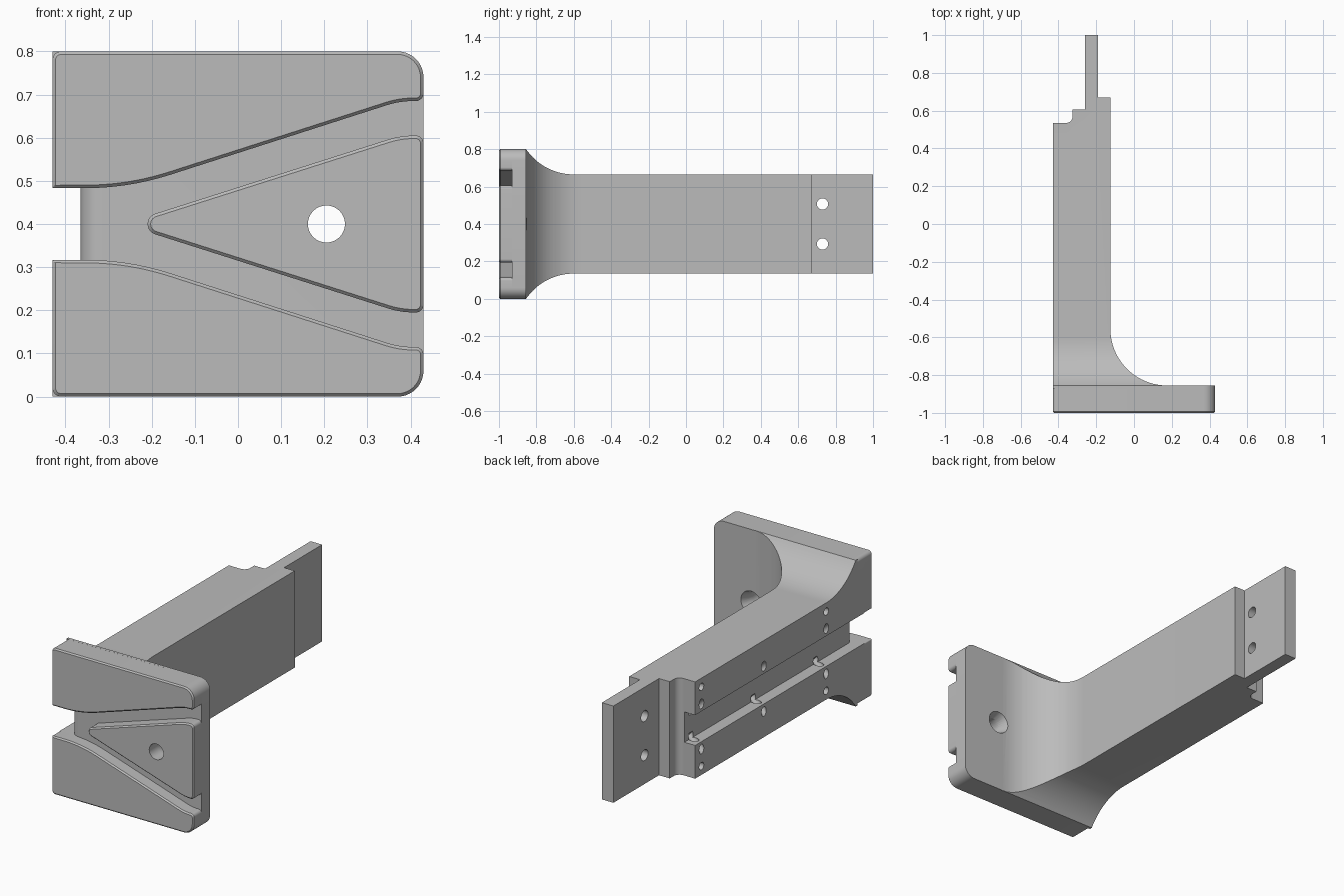
import bpy, bmesh, math
from mathutils import Vector

cube = bpy.data.objects.get("Cube")
if cube:
    bpy.data.objects.remove(cube, do_unlink=True)

MID = 0.4          # height of the symmetry plane
grey = bpy.data.materials.new("plain_grey")
grey.use_nodes = True
grey.diffuse_color = (0.5, 0.5, 0.5, 1)
grey.node_tree.nodes["Principled BSDF"].inputs["Base Color"].default_value = (0.5, 0.5, 0.5, 1)


def fillet(corners, steps=10):
    """Turn (u, v, radius) corners into an outline with rounded corners."""
    out = []
    for i, (u, v, r) in enumerate(corners):
        p = Vector((u, v))
        if r == 0:
            out.append(p)
            continue
        a = (Vector(corners[i - 1][:2]) - p).normalized()
        b = (Vector(corners[(i + 1) % len(corners)][:2]) - p).normalized()
        ang = a.angle(b)
        t = r / math.tan(ang / 2)
        c = p + (a + b).normalized() * r / math.sin(ang / 2)
        s, e, phi = p + a * t - c, p + b * t - c, math.pi - ang
        for k in range(steps + 1):
            f = k / steps
            out.append(c + (s * math.sin((1 - f) * phi) + e * math.sin(f * phi)) / math.sin(phi))
    return out


def finish(name, bm):
    bmesh.ops.recalc_face_normals(bm, faces=bm.faces)
    mesh = bpy.data.meshes.new(name)
    bm.to_mesh(mesh)
    bm.free()
    mesh.materials.append(grey)
    obj = bpy.data.objects.new(name, mesh)
    bpy.context.collection.objects.link(obj)
    return obj


def prism(name, outline, axis, lo, hi, chamfer=0):
    """Extrude an outline along an axis, optionally chamfering the low cap."""
    place = {"X": lambda p, w: (w, p[0], p[1]),
             "Y": lambda p, w: (p[0], w, p[1]),
             "Z": lambda p, w: (p[0], p[1], w)}[axis]
    bm = bmesh.new()
    low = [bm.verts.new(place(p, lo)) for p in outline]
    high = [bm.verts.new(place(p, hi)) for p in outline]
    cap = bm.faces.new(low)
    bm.faces.new(high)
    n = len(low)
    for i in range(n):
        j = (i + 1) % n
        bm.faces.new((low[i], low[j], high[j], high[i]))
    bmesh.ops.recalc_face_normals(bm, faces=bm.faces)
    if chamfer:
        bmesh.ops.bevel(bm, geom=list(cap.edges), offset=chamfer, segments=1,
                        affect='EDGES', profile=0.5)
    return finish(name, bm)


def drill(name, start, end, r1, r2=None):
    """Round cutter between two points."""
    start, end = Vector(start), Vector(end)
    bm = bmesh.new()
    bmesh.ops.create_cone(bm, cap_ends=True, segments=32, radius1=r1, radius2=r2 or r1,
                          depth=(end - start).length)
    turn = (end - start).to_track_quat('Z', 'Y').to_matrix().to_4x4()
    turn.translation = (start + end) / 2
    bmesh.ops.transform(bm, matrix=turn, verts=bm.verts)
    return finish(name, bm)


def cut(obj, cutters, operation='DIFFERENCE'):
    bpy.context.view_layer.objects.active = obj
    for c in cutters:
        c.hide_render = True
        mod = obj.modifiers.new("cut", 'BOOLEAN')
        mod.operation, mod.solver, mod.object = operation, 'EXACT', c
        bpy.ops.object.modifier_apply(modifier=mod.name)


# Raised front pads: upper, mirrored lower, and the wedge between the grooves
pad = fillet([(-.43, .8, .02), (.43, .8, .06), (.43, .685, .018), (.375, .685, .2),
              (-.254, .483, .65), (-.43, .483, .006)])
upper_pad = prism("upper_pad", pad, "Y", -1, -.93, .007)
lower_pad = prism("lower_pad", [(u, 2 * MID - v) for u, v in pad], "Y", -1, -.93, .007)
wedge_pad = prism("wedge_pad", fillet([(-.267, MID, .025), (.377, .605, .2), (.43, .605, .018),
                                       (.43, .195, .018), (.377, .195, .2)]), "Y", -1, -.93, .007)

# Plate behind the pads
plate = prism("plate", fillet([(-.43, 0, .02), (.43, 0, .06), (.43, .8, .06), (-.43, .8, .02)]),
              "Y", -.93, -.855)

# Arm with its stepped end and tongue, swept into the plate on one side
arm = prism("arm", fillet([(.176, -.87, 0), (.176, -.855, 0), (-.125, -.855, .3), (-.125, .67, 0),
                           (-.19, .67, 0), (-.19, 1, 0), (-.26, 1, 0), (-.26, .605, 0),
                           (-.325, .605, 0), (-.325, .535, .035), (-.43, .535, 0),
                           (-.43, -.87, 0)], 20), "Z", -.1, .9)

# Side silhouette: flares up and down towards the plate
half, R, sweep = .265, .308, math.radians(55.9)
flare = [(-1.1, .4)] + [(-.6 - R * math.sin(sweep * k / 16), half + R - R * math.cos(sweep * k / 16))
                        for k in range(16, -1, -1)] + [(1.1, half)]
side = [(y, MID + h) for y, h in flare] + [(y, MID - h) for y, h in reversed(flare)]
side_shape = prism("side_shape", side, "X", -1, 1)
cut(arm, [side_shape], 'INTERSECT')

# Long slot, rounded where it meets the groove floor
slot = prism("slot_cutter", fillet([(-.6, -1.2, 0), (-.315, -1.2, 0), (-.315, -.93, 0)]) +
             [Vector((-.315 - .05 * math.sin(a), -.88 - .05 * math.cos(a)))
              for a in (math.pi / 2 * k / 10 for k in range(1, 11))] +
             [Vector((-.365, 1.2)), Vector((-.6, 1.2))], "Z", MID - .083, MID + .083)

# Countersunk mounting hole
bore = drill("bore_cutter", (.205, -1.1, MID), (.205, -.7, MID), .043)
sink = drill("sink_cutter", (.205, -.9, MID), (.205, -.83, MID), .043, .072)

# Tongue holes, straight side holes and slanted holes breaking into the slot
holes = []
for s in (-1, 1):
    z = MID + s * .107
    holes.append(drill("tongue_cutter", (-.4, .73, z), (0, .73, z), .03))
    for y in (.48, -.06, -.6):
        holes.append(drill("slanted_cutter", (-.46, y, MID + s * .15),
                           (-.355, y, MID + s * .06), .02))
        if y != -.06:
            z = MID + s * .217
            holes.append(drill("side_cutter", (-.5, y, z), (-.33, y, z), .02))

cut(wedge_pad, [bore])
cut(plate, [slot, bore, sink])
cut(arm, [slot, sink] + holes)

for helper in [side_shape, slot, bore, sink] + holes:
    bpy.data.objects.remove(helper, do_unlink=True)

# Smooth curves, sharp edges
bpy.ops.object.select_all(action='DESELECT')
for obj in (upper_pad, lower_pad, wedge_pad, plate, arm):
    obj.select_set(True)
    bpy.context.view_layer.objects.active = obj
bpy.ops.object.shade_smooth_by_angle(angle=math.radians(25))
